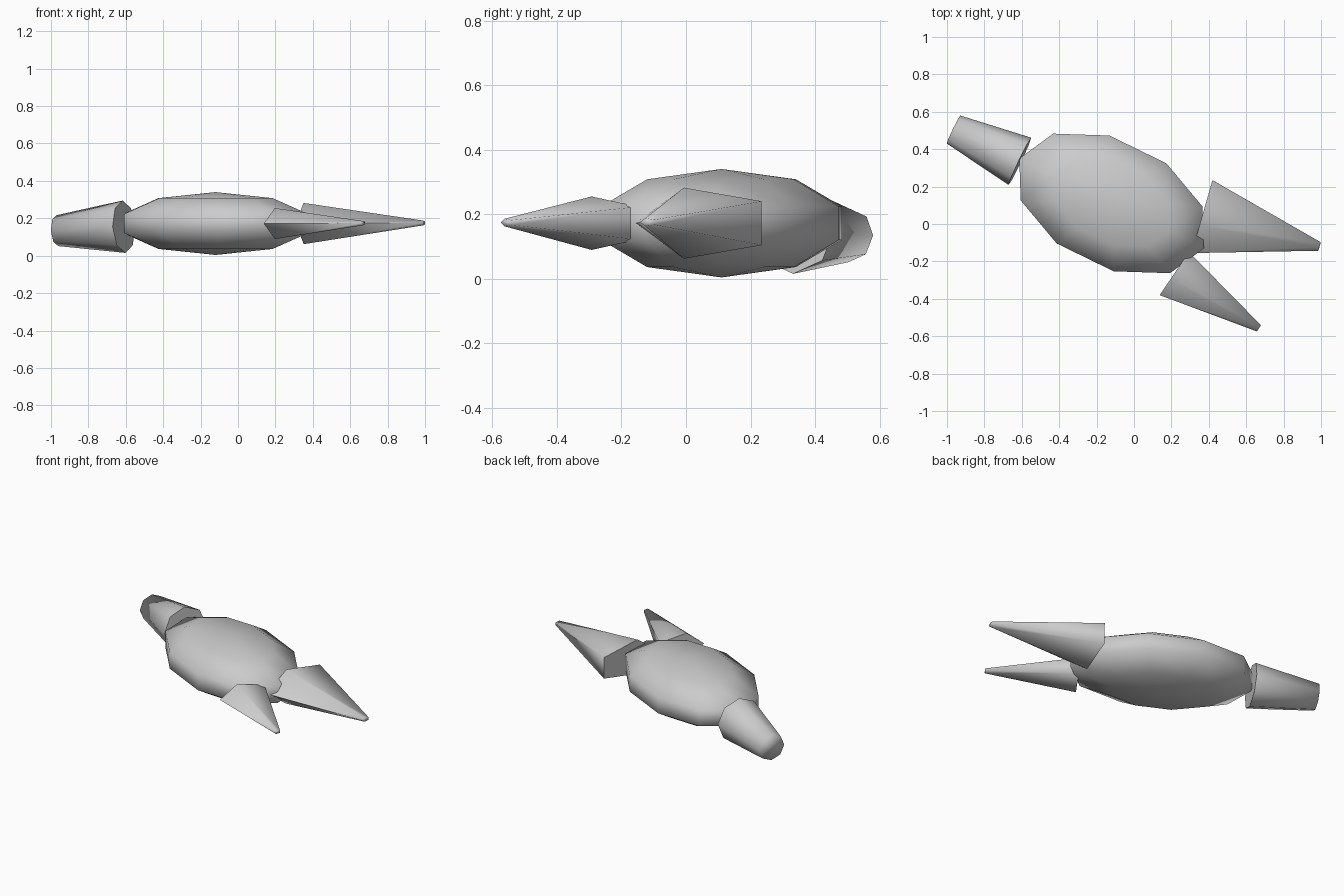
import bpy, bmesh, math
from mathutils import Vector

if "Cube" in bpy.data.objects:
    bpy.data.objects.remove(bpy.data.objects["Cube"])

grey = bpy.data.materials.new("light_grey")
grey.diffuse_color = (0.6, 0.6, 0.6, 1)
grey.use_nodes = True
grey.node_tree.nodes["Principled BSDF"].inputs["Base Color"].default_value = grey.diffuse_color


def ring(center, u, v, n):
    """Closed ring of n points around center, spanned by u and v."""
    return [center + u * math.cos(2 * math.pi * k / n) + v * math.sin(2 * math.pi * k / n)
            for k in range(n)]


def loft(name, rings, poles=None):
    """Skin consecutive rings; close the ends with pole fans or flat caps."""
    bm = bmesh.new()
    vs = [[bm.verts.new(p) for p in r] for r in rings]
    n = len(vs[0])
    for a, b in zip(vs, vs[1:]):
        for k in range(n):
            j = (k + 1) % n
            bm.faces.new((a[k], a[j], b[j], b[k]))
    for i, end in enumerate((vs[0], vs[-1])):
        if poles:
            p = bm.verts.new(poles[i])
            for k in range(n):
                bm.faces.new((end[k], end[(k + 1) % n], p))
        else:
            bm.faces.new(end)
    bmesh.ops.recalc_face_normals(bm, faces=bm.faces[:])
    mesh = bpy.data.meshes.new(name)
    bm.to_mesh(mesh)
    bm.free()
    mesh.materials.append(grey)
    ob = bpy.data.objects.new(name, mesh)
    bpy.context.collection.objects.link(ob)
    bpy.ops.object.select_all(action='DESELECT')
    ob.select_set(True)
    bpy.context.view_layer.objects.active = ob
    bpy.ops.object.shade_smooth_by_angle(angle=math.radians(85))
    return ob


def frustum(name, base, tip, n, r0, r1, flat=1.0):
    """Tapered n-sided prism from base to tip, flattened vertically."""
    base, tip = Vector(base), Vector(tip)
    axis = (tip - base).normalized()
    side = axis.cross(Vector((0, 0, 1))).normalized()
    up = side.cross(axis) * flat
    return loft(name, [ring(base, side * r0, up * r0, n), ring(tip, side * r1, up * r1, n)])


# Body: flattened ten-sided ellipsoid turned about z
c, turn, height = Vector((-0.12, 0.11, 0.172)), math.radians(-26), 0.168
long_axis = Vector((math.cos(turn), math.sin(turn), 0)) * 0.577
short_axis = Vector((-math.sin(turn), math.cos(turn), 0)) * 0.355
up = Vector((0, 0, height))
rings = []
for deg in (36, 72, 108, 144):
    t = math.radians(deg)
    rings.append(ring(c + up * math.cos(t), long_axis * math.sin(t), short_axis * math.sin(t), 10))
loft("body", rings, (c + up, c - up))

# Head: eight-sided tapered block
frustum("head", (-0.61, 0.335, 0.155), (-0.965, 0.505, 0.134), 8, 0.14, 0.083)

# Tail fins: flattened five-sided cones
frustum("large_fin", (0.37, 0.06, 0.172), (0.993, -0.118, 0.175), 5, 0.224, 0.026, 0.517)
frustum("small_fin", (0.224, -0.253, 0.172), (0.669, -0.556, 0.174), 5, 0.154, 0.022, 0.565)
